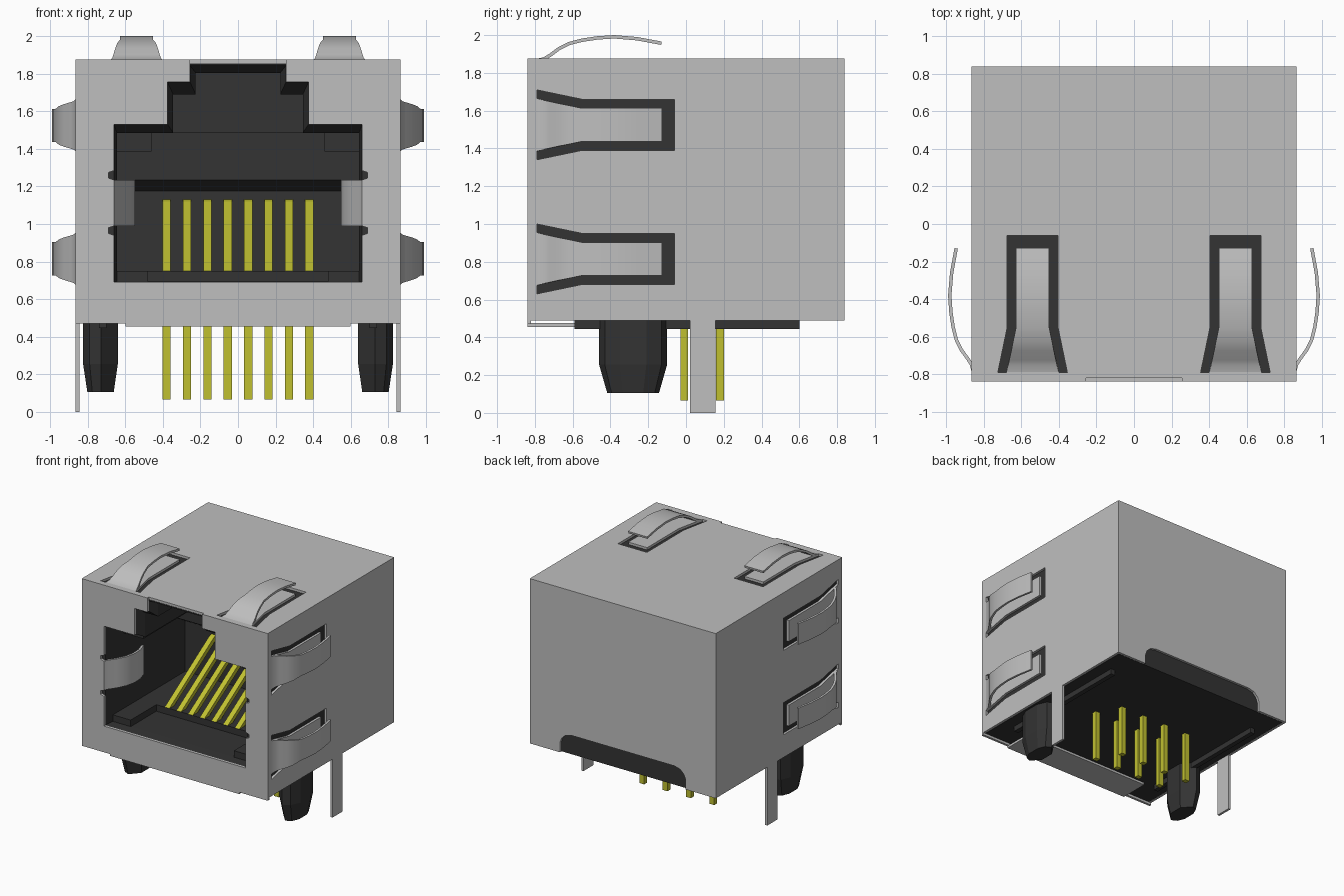
import bpy, bmesh
from mathutils import Vector

if "Cube" in bpy.data.objects:
    bpy.data.objects.remove(bpy.data.objects["Cube"], do_unlink=True)


def material(name, rgb):
    m = bpy.data.materials.new(name)
    m.use_nodes = True
    m.diffuse_color = (*rgb, 1)
    m.node_tree.nodes["Principled BSDF"].inputs["Base Color"].default_value = (*rgb, 1)
    return m


METAL = material("shield grey", (0.52, 0.52, 0.52))
PLASTIC = material("black plastic", (0.033, 0.033, 0.033))
GOLD = material("contact yellow", (0.53, 0.53, 0.03))


def finish(name, bm, mat):
    bmesh.ops.recalc_face_normals(bm, faces=bm.faces[:])
    me = bpy.data.meshes.new(name)
    bm.to_mesh(me)
    bm.free()
    me.materials.append(mat)
    ob = bpy.data.objects.new(name, me)
    bpy.context.collection.objects.link(ob)
    return ob


def activate(ob):
    bpy.ops.object.select_all(action='DESELECT')
    ob.select_set(True)
    bpy.context.view_layer.objects.active = ob


def thicken(ob, thickness):
    mod = ob.modifiers.new("thickness", 'SOLIDIFY')
    mod.thickness = thickness
    mod.offset = 0
    activate(ob)
    bpy.ops.object.modifier_apply(modifier=mod.name)


def box(name, x, y, z, mat):
    bm = bmesh.new()
    bmesh.ops.create_cube(bm, size=1)
    for v in bm.verts:
        v.co = [(r[0] + r[1]) / 2 + c * (r[1] - r[0]) for r, c in zip((x, y, z), v.co)]
    return finish(name, bm, mat)


def plate(name, loops, place, mat, thickness):
    """Flat sheet from an outline and its holes."""
    bm = bmesh.new()
    for loop in loops:
        vs = [bm.verts.new(place(u, v)) for u, v in loop]
        for a, b in zip(vs, vs[1:] + vs[:1]):
            bm.edges.new((a, b))
    bmesh.ops.triangle_fill(bm, edges=bm.edges[:], use_beauty=True)
    ob = finish(name, bm, mat)
    thicken(ob, thickness)
    return ob


def loft(name, rings, mat):
    """Closed solid through rings of equal point count."""
    bm = bmesh.new()
    rows = [[bm.verts.new(p) for p in ring] for ring in rings]
    n = len(rows[0])
    for a, b in zip(rows, rows[1:]):
        for i in range(n):
            bm.faces.new((a[i], a[(i + 1) % n], b[(i + 1) % n], b[i]))
    bm.faces.new(rows[0])
    bm.faces.new(rows[-1])
    return finish(name, bm, mat)


def strip(name, path, place):
    """Bent sheet tongue; path holds (along, lift, half width)."""
    bm = bmesh.new()
    rows = [[bm.verts.new(place(t, k * w, h)) for k in (-1, 1)] for t, h, w in path]
    for a, b in zip(rows, rows[1:]):
        bm.faces.new((a[0], a[1], b[1], b[0]))
    ob = finish(name, bm, METAL)
    thicken(ob, 0.018)
    activate(ob)
    bpy.ops.object.shade_smooth_by_angle(angle=0.7)


def mirrored(half):
    return half + [(-u, v) for u, v in reversed(half)]


def slot(c):
    """U-shaped cut that frees a spring tongue centred on c."""
    outer = [(-0.79, 0.185), (-0.55, 0.135), (-0.06, 0.135)]
    inner = [(-0.13, 0.088), (-0.55, 0.088), (-0.79, 0.14)]
    u = outer + [(y, -w) for y, w in reversed(outer)] + \
        [(y, -w) for y, w in reversed(inner)] + inner
    return [(y, c + w) for y, w in u]


SIDE_SLOTS = (1.525, 0.815)
TOP_SLOTS = (-0.54, 0.54)
SPRING = [(-0.79, -0.01, 0.14), (-0.75, 0, 0.13), (-0.72, 0.018, 0.124), (-0.67, 0.055, 0.113),
          (-0.62, 0.08, 0.103), (-0.55, 0.098, 0.088), (-0.47, 0.11, 0.088),
          (-0.38, 0.116, 0.088), (-0.26, 0.106, 0.088), (-0.13, 0.082, 0.088)]

# Shield front with the stepped opening, and the flap folded under it
front = mirrored([(0.6, 0.455), (0.6, 0.47), (0.865, 0.47), (0.865, 1.875), (0.255, 1.875),
                  (0.255, 1.755), (0.375, 1.755), (0.375, 1.53), (0.66, 1.53), (0.66, 1.285),
                  (0.69, 1.275), (0.69, 1.245), (0.66, 1.235), (0.66, 0.99), (0.69, 0.98),
                  (0.69, 0.95), (0.66, 0.94), (0.66, 0.69)])
plate("shield_front", [front], lambda u, v: (u, -0.83, v), METAL, 0.02)
box("shield_bottom_flap", (-0.6, 0.6), (-0.82, -0.59), (0.455, 0.475), METAL)

# Shield back with a rounded cutout at the bottom
back = mirrored([(0.585, 0.49), (0.865, 0.49), (0.865, 1.875)])
back += mirrored([(-0.585, 0.57), (-0.57, 0.61), (-0.535, 0.645), (-0.48, 0.66)])[::1]
back = back[:6] + [(-0.585, 0.57), (-0.57, 0.61), (-0.535, 0.645), (-0.48, 0.66),
                   (0.48, 0.66), (0.535, 0.645), (0.57, 0.61), (0.585, 0.57)]
plate("shield_back", [back], lambda u, v: (u, 0.83, v), METAL, 0.02)

# Shield top with its two springs
top = [(-0.865, -0.82), (0.865, -0.82), (0.865, 0.82), (-0.865, 0.82)]
plate("shield_top", [top] + [[(x, y) for y, x in slot(c)] for c in TOP_SLOTS],
      lambda u, v: (u, v, 1.865), METAL, 0.02)
for c in TOP_SLOTS:
    strip("top_spring", SPRING, lambda t, w, h: (c + w, t, 1.875 + h))

# Shield sides with ground legs, outer springs and inward latch springs
side = [(-0.82, 0.49), (0.02, 0.49), (0.02, 0), (0.155, 0), (0.155, 0.49),
        (0.82, 0.49), (0.82, 1.855), (-0.82, 1.855)]
LATCH = [(-0.835, 0.668, 0.122), (-0.8, 0.652, 0.122), (-0.74, 0.61, 0.122),
         (-0.67, 0.575, 0.122), (-0.59, 0.557, 0.122), (-0.51, 0.56, 0.122),
         (-0.43, 0.585, 0.122)]
for s, tag in ((1, "left"), (-1, "right")):
    plate(tag + "_shield_side", [side] + [slot(c) for c in SIDE_SLOTS],
          lambda u, v: (s * 0.855, u, v), METAL, 0.02)
    for c in SIDE_SLOTS:
        strip(tag + "_side_spring", SPRING, lambda t, w, h: (s * (0.865 + h), t, c + w))
    strip(tag + "_inner_spring", LATCH, lambda t, w, h: (s * h, t, 1.112 + w))

# Plastic housing with a stepped cavity, tapered at the mouth
body = box("housing", (-0.842, 0.842), (-0.82, 0.818), (0.49, 1.853), PLASTIC)
mouth = mirrored([(0.66, 0.69), (0.66, 1.53), (0.375, 1.53), (0.375, 1.755),
                  (0.255, 1.755), (0.255, 1.843)])
cavity = mirrored([(0.645, 0.695), (0.645, 1.485), (0.345, 1.485), (0.345, 1.69),
                   (0.225, 1.69), (0.225, 1.805)])
cutter = loft("cavity_cutter", [[(x, y, z) for x, z in ring] for y, ring in
                                ((-0.9, mouth), (-0.82, mouth), (-0.74, cavity), (0.22, cavity))],
              PLASTIC)
cutter.hide_render = True
cut = body.modifiers.new("cavity", 'BOOLEAN')
cut.operation = 'DIFFERENCE'
cut.solver = 'EXACT'
cut.object = cutter
activate(body)
bpy.ops.object.modifier_apply(modifier=cut.name)
bpy.data.objects.remove(cutter, do_unlink=True)

# Cavity floor, back ledge and corner rails
box("cavity_floor", (-0.645, 0.645), (-0.4, 0.22), (0.68, 0.75), PLASTIC)
ledge = [(0.22, 1.175), (0.12, 1.235), (0.12, 1.49), (0.22, 1.49)]
plate("back_ledge", [ledge], lambda u, v: (0, u, v), PLASTIC, 1.29)
for s, tag in ((1, "left"), (-1, "right")):
    xs = lambda a, b: tuple(sorted((s * a, s * b)))
    box(tag + "_floor_step", xs(0.48, 0.65), (-0.74, -0.4), (0.68, 0.75), PLASTIC)
    box(tag + "_ceiling_rail", xs(0.46, 0.65), (-0.6, 0.22), (1.385, 1.49), PLASTIC)
    box(tag + "_standoff_rail", xs(0.7, 0.74), (-0.59, 0.6), (0.445, 0.495), PLASTIC)

    # Tapered mounting peg
    peg = [(-0.09, -0.08), (0.0, -0.18), (0.06, -0.15), (0.095, -0.07)]
    peg += [(x, -y) for x, y in reversed(peg)]
    loft(tag + "_peg", [[(s * (0.73 + x * k), -0.28 + y * k, z) for x, y in peg]
                        for z, k in ((0.495, 1), (0.255, 1), (0.105, 0.76))], PLASTIC)

# Slanted contacts and their two staggered rows of pins
wire = [(-0.4, 0.75), (-0.35, 0.74), (0.22, 1.09), (0.22, 1.13), (0.19, 1.12)]
for i in range(8):
    x = 0.38 - i * 0.1086
    plate("contact", [wire], lambda u, v: (x, u, v), GOLD, 0.044)
    y = 0.18 if i % 2 else -0.01
    box("pin", (x - 0.022, x + 0.022), (y - 0.02, y + 0.02), (0.065, 0.5), GOLD)
